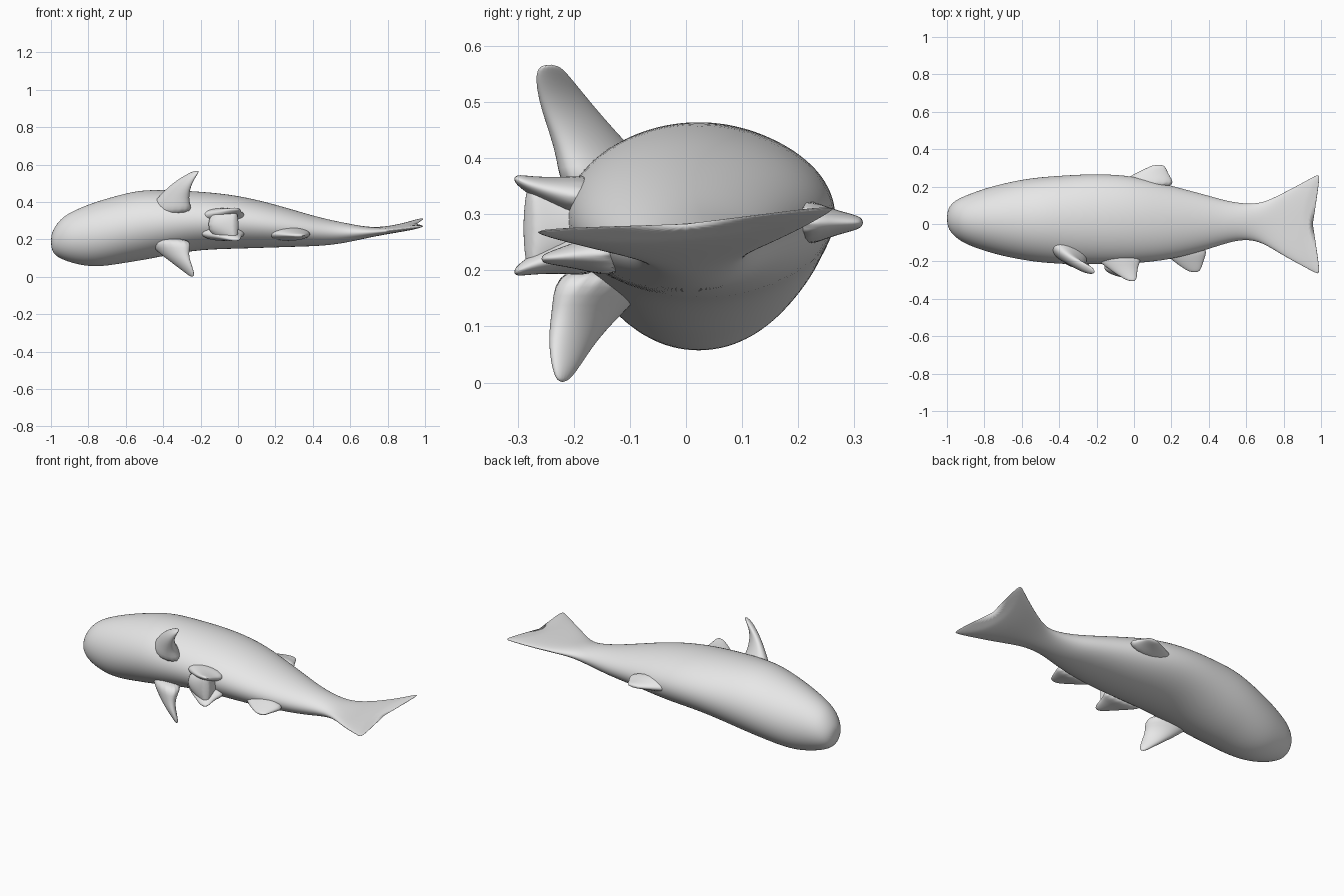
import bpy, bmesh, math
from mathutils import Vector

old = bpy.data.objects.get("Cube")
if old:
    bpy.data.objects.remove(old, do_unlink=True)

# Single plain grey material
grey = bpy.data.materials.new("plain grey")
grey.use_nodes = True
colour = (0.8, 0.8, 0.8, 1)
grey.diffuse_color = colour
grey.node_tree.nodes["Principled BSDF"].inputs["Base Color"].default_value = colour


def loft(name, rings, levels):
    """Skin a list of closed rings of points, cap both ends and smooth."""
    bm = bmesh.new()
    loops = [[bm.verts.new(p) for p in ring] for ring in rings]
    n = len(loops[0])
    for a, b in zip(loops, loops[1:]):
        for i in range(n):
            j = (i + 1) % n
            bm.faces.new((a[i], a[j], b[j], b[i]))
    bm.faces.new(loops[0][::-1])
    bm.faces.new(loops[-1])
    bmesh.ops.recalc_face_normals(bm, faces=bm.faces[:])
    for f in bm.faces:
        f.smooth = True
    mesh = bpy.data.meshes.new(name)
    bm.to_mesh(mesh)
    bm.free()
    mesh.materials.append(grey)
    obj = bpy.data.objects.new(name, mesh)
    bpy.context.collection.objects.link(obj)
    sub = obj.modifiers.new("smooth", "SUBSURF")
    sub.levels = sub.render_levels = levels
    return obj


# Body and forked tail: x, y low, y high, z low, z high, fork sweep, tilt
STATIONS = [
    (-1.000, 0.00, 0.06, 0.16, 0.22, 0, 0),
    (-0.985, -0.04, 0.10, 0.12, 0.26, 0, 0),
    (-0.95, -0.075, 0.13, 0.098, 0.308, 0, 0),
    (-0.90, -0.108, 0.153, 0.077, 0.345, 0, 0),
    (-0.80, -0.145, 0.19, 0.053, 0.388, 0, 0),
    (-0.70, -0.172, 0.217, 0.058, 0.420, 0, 0),
    (-0.60, -0.192, 0.238, 0.075, 0.447, 0, 0),
    (-0.50, -0.207, 0.252, 0.09, 0.467, 0, 0),
    (-0.35, -0.217, 0.262, 0.12, 0.464, 0, 0),
    (-0.20, -0.217, 0.27, 0.145, 0.457, 0, 0),
    (0.00, -0.213, 0.26, 0.15, 0.437, 0, 0),
    (0.20, -0.192, 0.205, 0.157, 0.388, 0, 0),
    (0.40, -0.135, 0.152, 0.163, 0.327, 0, 0),
    (0.50, -0.10, 0.122, 0.17, 0.303, 0, 0),
    (0.60, -0.08, 0.107, 0.187, 0.283, 0, 0),
    (0.68, -0.10, 0.112, 0.205, 0.268, 0.01, 0.02),
    (0.76, -0.165, 0.162, 0.222, 0.264, 0.03, 0.04),
    (0.84, -0.222, 0.217, 0.238, 0.272, 0.055, 0.06),
    (0.895, -0.268, 0.265, 0.252, 0.282, 0.085, 0.08),
    (0.910, -0.272, 0.272, 0.258, 0.284, 0.093, 0.08),
]
SIDES = 32
rings = []
for x, y0, y1, z0, z1, sweep, tilt in STATIONS:
    ring = []
    for i in range(SIDES):
        a = 2 * math.pi * i / SIDES
        c, s = math.cos(a), math.sin(a)
        y = (y0 + y1) / 2 + c * (y1 - y0) / 2
        z = (z0 + z1) / 2 + s * (z1 - z0) / 2
        # tail rings sweep back toward the lobes and curl up at the tips
        lift = tilt * y + 0.25 * sweep * c * c
        ring.append((x + sweep * c * c, y, z + lift))
    rings.append(ring)
loft("body_and_tail", rings, 2)


# Fins: stations of (centre, half chord, half thickness), flared at the root
def fin(name, stations):
    axis = Vector(stations[-1][0]) - Vector(stations[0][0])
    fin_rings = []
    for centre, chord, thick in stations:
        centre, chord = Vector(centre), Vector(chord)
        across = axis.cross(chord).normalized() * thick
        fin_rings.append([centre + chord * math.cos(t) + across * math.sin(t)
                          for t in (2 * math.pi * i / 16 for i in range(16))])
    return loft(name, fin_rings, 2)


fin("left_side_fin", [
    ((-0.37, -0.12, 0.33), (0.14, -0.085, 0), 0.08),
    ((-0.36, -0.155, 0.40), (0.09, -0.06, 0), 0.05),
    ((-0.31, -0.212, 0.49), (0.055, -0.047, 0), 0.024),
    ((-0.25, -0.237, 0.548), (0.037, -0.032, 0.008), 0.017),
    ((-0.222, -0.24, 0.567), (0.014, -0.013, 0), 0.007)])
fin("right_side_fin", [
    ((-0.37, -0.13, 0.21), (0.13, -0.08, 0), 0.08),
    ((-0.35, -0.17, 0.135), (0.08, -0.06, 0), 0.045),
    ((-0.305, -0.202, 0.078), (0.05, -0.04, 0), 0.027),
    ((-0.26, -0.215, 0.025), (0.025, -0.022, 0), 0.015),
    ((-0.245, -0.22, 0.0), (0.009, -0.008, 0), 0.005)])

# Pair of belly fins with a web between them
for name, z, d in (("left_belly_fin", 0.325, 1), ("right_belly_fin", 0.235, -1)):
    fin(name, [
        ((-0.09, -0.16, z), (0.15, 0, 0), 0.05),
        ((-0.07, -0.225, z + 0.012 * d), (0.09, 0, 0), 0.03),
        ((-0.03, -0.28, z + 0.027 * d), (0.048, 0, 0), 0.016),
        ((-0.01, -0.307, z + 0.04 * d), (0.018, 0, 0), 0.007)])
fin("belly_fin_web", [
    ((-0.10, -0.16, 0.28), (0, 0, 0.09), 0.12),
    ((-0.06, -0.235, 0.28), (0, 0, 0.08), 0.07),
    ((-0.02, -0.272, 0.275), (0, 0, 0.085), 0.03),
    ((-0.01, -0.282, 0.275), (0, 0, 0.08), 0.015)])

# Rear belly fin and back fin
fin("rear_belly_fin", [
    ((0.26, -0.11, 0.23), (0.15, 0, 0), 0.05),
    ((0.285, -0.19, 0.227), (0.09, 0, 0), 0.026),
    ((0.315, -0.242, 0.222), (0.045, 0, 0), 0.012),
    ((0.323, -0.258, 0.22), (0.02, 0, 0), 0.006)])
fin("back_fin", [
    ((0.05, 0.19, 0.285), (0.19, 0, 0), 0.055),
    ((0.085, 0.258, 0.285), (0.105, 0, 0), 0.025),
    ((0.12, 0.300, 0.285), (0.052, 0, 0), 0.015),
    ((0.13, 0.316, 0.285), (0.028, 0, 0), 0.007)])
